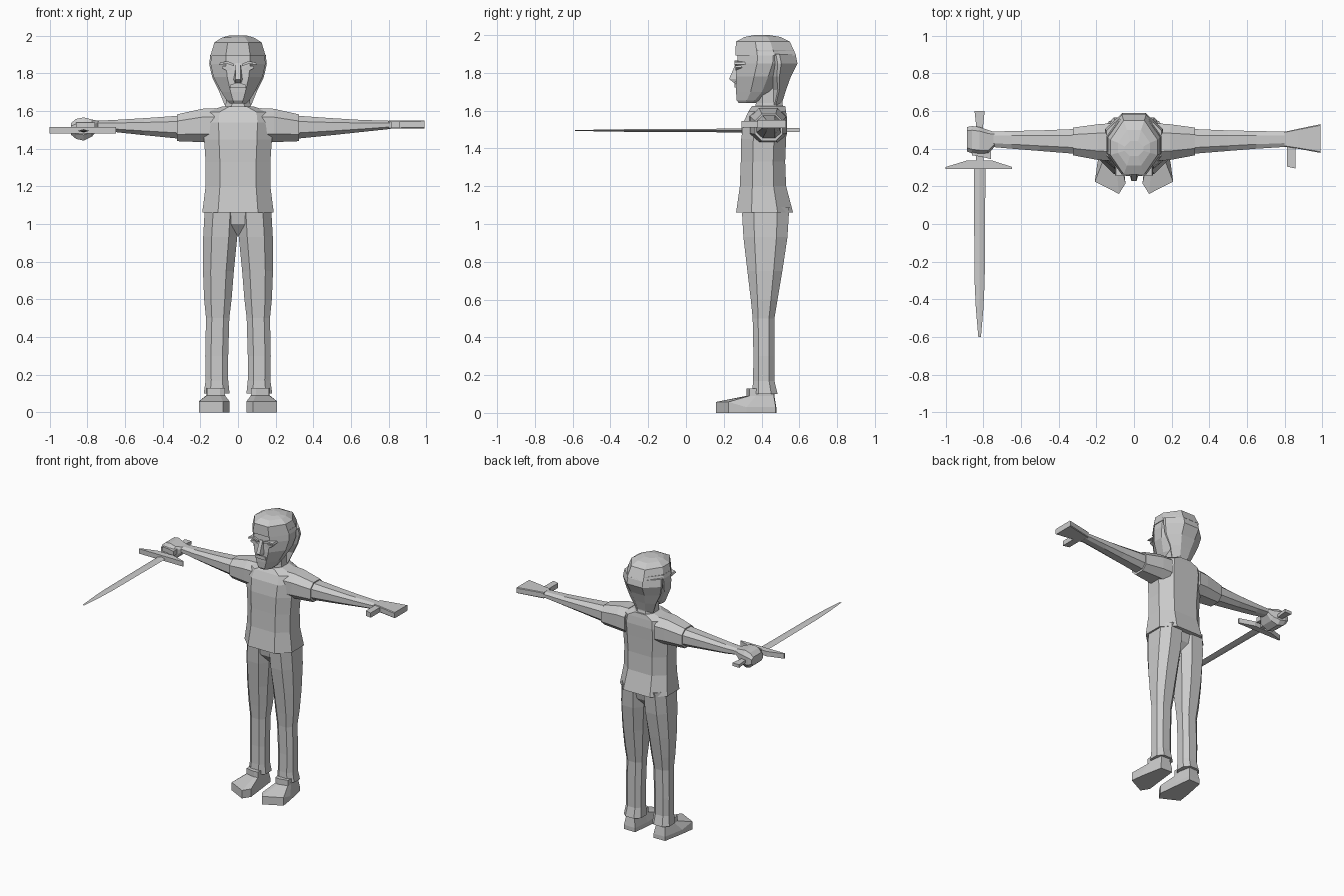
import bpy, bmesh

grey = bpy.data.materials.new("plain grey")
grey.diffuse_color = (0.6, 0.6, 0.6, 1)


def make(name, rings):
    """Skin a list of equal-length point rings and cap both ends."""
    bm = bmesh.new()
    rows = [[bm.verts.new(p) for p in r] for r in rings]
    n = len(rows[0])
    for a, b in zip(rows, rows[1:]):
        for i in range(n):
            j = (i + 1) % n
            bm.faces.new((a[i], a[j], b[j], b[i]))
    bm.faces.new(rows[0])
    bm.faces.new(rows[-1])
    bmesh.ops.recalc_face_normals(bm, faces=bm.faces)
    me = bpy.data.meshes.new(name)
    bm.to_mesh(me)
    bm.free()
    me.materials.append(grey)
    ob = bpy.data.objects.new(name, me)
    bpy.context.collection.objects.link(ob)
    return ob


def octagon(u0, u1, v0, v1, cu=0.25, cv=0.25):
    """Chamfered rectangle in two coordinates."""
    a, b = (u1 - u0) * cu, (v1 - v0) * cv
    return [(u0 + a, v0), (u1 - a, v0), (u1, v0 + b), (u1, v1 - b),
            (u1 - a, v1), (u0 + a, v1), (u0, v1 - b), (u0, v0 + b)]


def upright(name, rows, cu=0.25, cv=0.25, s=1):
    """Loft upward; rows are (z, x0, x1, y0, y1)."""
    return make(name, [[(s * x, y, z) for x, y in octagon(*r, cu, cv)]
                       for z, *r in rows])


def sideways(name, rows, s, cu=0.25, cv=0.25):
    """Loft outward along x; rows are (x, y0, y1, z0, z1)."""
    return make(name, [[(s * x, y, z) for y, z in octagon(*r, cu, cv)]
                       for x, *r in rows])


def slab(name, outline, z0, z1, s=1):
    return make(name, [[(s * x, y, z) for x, y in outline] for z in (z0, z1)])


def plate(name, outline, y0, y1, s=1):
    return make(name, [[(s * x, y, z) for x, z in outline] for y in (y0, y1)])


# Shirt body and neck
upright("shirt", [(z, -w, w, a, b) for z, w, a, b in (
    (1.06, .19, .265, .567), (1.2, .172, .285, .53), (1.33, .172, .29, .525),
    (1.45, .18, .292, .53), (1.54, .185, .305, .535), (1.595, .175, .33, .53),
    (1.625, .08, .35, .525))], .22, .27)
upright("neck", [(1.58, -.075, .075, .36, .525), (1.64, -.065, .065, .37, .51),
                 (1.74, -.065, .065, .37, .51)])

# Pelvis filling between the legs
upright("pelvis", [(.94, -.03, .03, .36, .47), (1.0, -.09, .09, .31, .52),
                   (1.09, -.14, .14, .296, .54)], .2, .2)

for s, side in ((1, "right"), (-1, "left")):
    # Sleeve and arm
    sideways(side + "_sleeve", [(.12, .335, .535, 1.43, 1.615), (.19, .34, .53, 1.435, 1.612),
                                (.325, .365, .512, 1.44, 1.582)], s)
    sideways(side + "_arm", [(.3, .372, .505, 1.452, 1.576), (.5, .388, .497, 1.472, 1.562),
                             (.65, .4, .494, 1.488, 1.553),
                             (.81 if s > 0 else .76, .41, .49, 1.505, 1.548)], s)
    # Trouser leg, flared to a cuff
    upright(side + "_leg", [(.1, .045, .182, .35, .485), (.17, .052, .172, .355, .468),
                            (.3, .052, .174, .357, .468), (.5, .046, .17, .353, .468),
                            (.6, .034, .18, .343, .485), (.75, .022, .186, .325, .51),
                            (.93, .004, .185, .304, .537), (1.09, -.005, .176, .295, .547)],
            .25, .25, s)
    # Foot: flat sole, sloping instep, ankle
    sole = [(.045, .215), (.08, .16), (.208, .225), (.195, .32), (.165, .475), (.075, .478), (.06, .35)]
    instep = [(.07, .33), (.095, .32), (.165, .335), (.168, .37), (.155, .465), (.085, .468), (.068, .38)]
    make(side + "_foot", [[(s * x, y, 0) for x, y in sole],
                          [(s * x, y, .058 if y < .3 else .03) for x, y in sole],
                          [(s * x, y, .09) for x, y in instep],
                          [(s * x, y, .13) for x, y in instep]])
    # Eye and brow
    plate(side + "_eye", [(.028, 1.822), (.055, 1.812), (.085, 1.828), (.08, 1.838), (.05, 1.838)],
          .262, .31, s)
    plate(side + "_brow", [(.02, 1.838), (.06, 1.852), (.1, 1.845), (.095, 1.857), (.055, 1.865), (.02, 1.85)],
          .257, .32, s)

# Head, tapering to the chin
upright("face", [(z, -w, w, a, b) for z, w, a, b in (
    (1.64, .045, .28, .38), (1.655, .06, .268, .42), (1.70, .088, .265, .48), (1.78, .13, .265, .53),
    (1.85, .146, .27, .565), (1.92, .14, .275, .57))], .28, .36)

# Hair: crown and lower back
upright("hair_crown", [(z, -w, w, a, b) for z, w, a, b in (
    (1.893, .147, .262, .583), (1.965, .125, .264, .55), (1.99, .085, .31, .5),
    (2.0, .05, .36, .44))], .28, .36)
upright("hair_back", [(z, -w, w, a, b) for z, w, a, b in (
    (1.63, .07, .44, .505), (1.71, .103, .45, .53), (1.78, .137, .42, .555),
    (1.85, .153, .4, .59), (1.9, .147, .39, .58))], .3, .45)

# Nose wedge and lips
make("nose", [[(-.012, .266, 1.855), (.012, .266, 1.855), (.012, .29, 1.855), (-.012, .29, 1.855)],
              [(-.014, .228, 1.768), (.014, .228, 1.768), (.03, .29, 1.768), (-.03, .29, 1.768)],
              [(-.012, .25, 1.75), (.012, .25, 1.75), (.026, .29, 1.752), (-.026, .29, 1.752)]])
plate("lips", [(-.045, 1.722), (.045, 1.722), (.038, 1.742), (.012, 1.748), (-.012, 1.748), (-.038, 1.742)],
      .256, .3)

# Open hand and thumb
sideways("open_hand", [(.8, .412, .49, 1.506, 1.549), (.87, .4, .505, 1.507, 1.55),
                       (.99, .378, .53, 1.508, 1.55)], 1, .04, .1)
slab("open_thumb", [(.812, .305), (.858, .295), (.858, .42), (.812, .42)], 1.51, 1.545)

# Fist around the grip
sideways("fist", [(.74, .412, .488, 1.506, 1.547), (.775, .37, .5, 1.465, 1.555),
                  (.82, .37, .515, 1.443, 1.566), (.86, .375, .52, 1.452, 1.558),
                  (.888, .385, .515, 1.475, 1.535)], -1, .15, .25)
slab("fist_thumb", [(.76, .345), (.8, .355), (.86, .365), (.86, .4), (.76, .43)], 1.505, 1.54, -1)

# Sword: diamond-section blade, tapered guard, grip with pommel
make("blade", [[(-.82 - w, y, 1.495), (-.82, y, 1.495 - t), (-.82 + w, y, 1.495), (-.82, y, 1.495 + t)]
               for y, w, t in ((.31, .031, .01), (-.3, .027, .007), (-.45, .02, .005), (-.6, .007, .001))])
slab("guard", [(-1, .293), (-.648, .293), (-.648, .303), (-.755, .338), (-.885, .338), (-1, .303)],
     1.48, 1.515)
make("grip", [[(-.82 - w, y, 1.497 - t), (-.82 + w, y, 1.497 - t), (-.82 + w, y, 1.497 + t), (-.82 - w, y, 1.497 + t)]
              for y, w, t in ((.32, .02, .011), (.5, .016, .011), (.6, .027, .011))])
